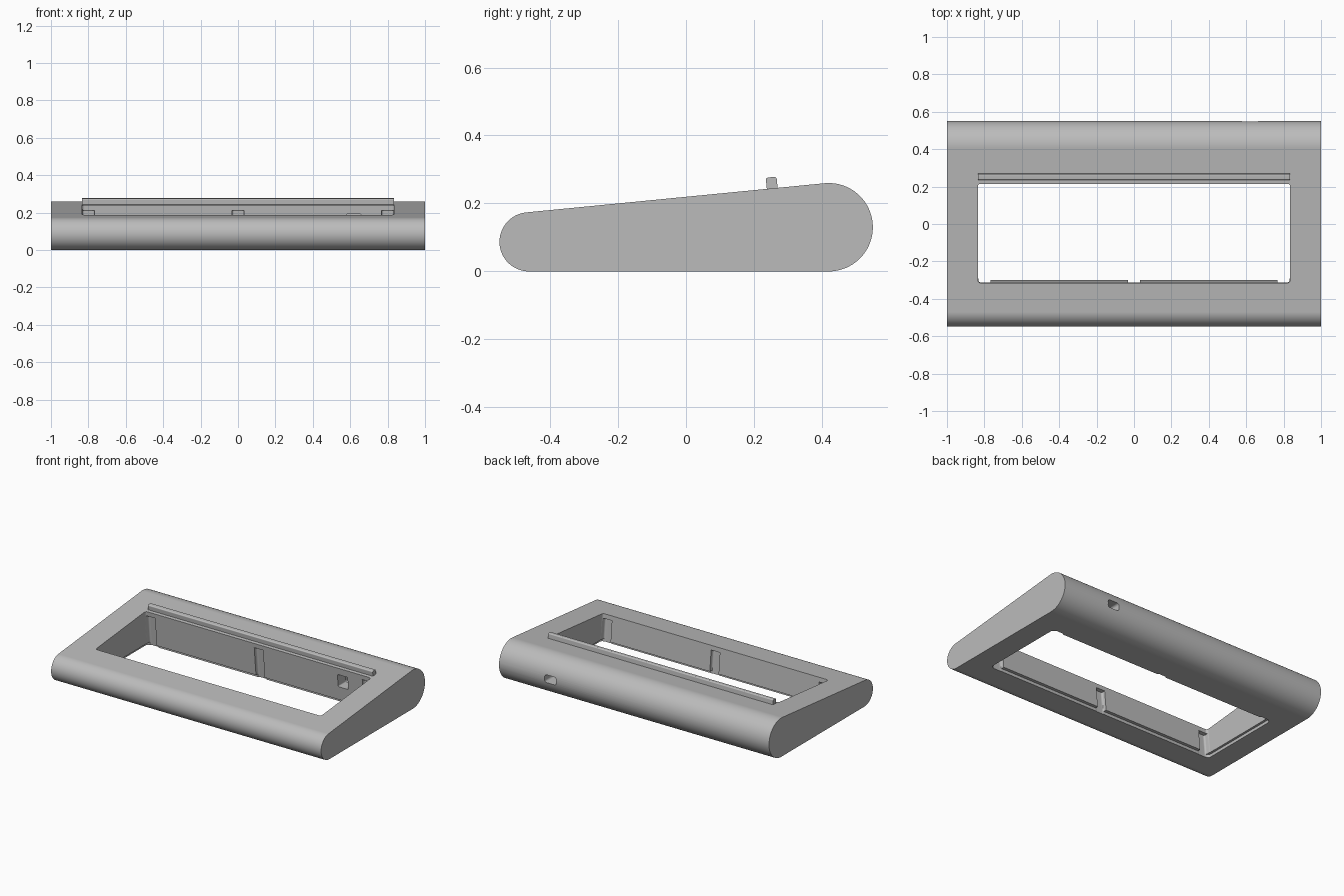
import bpy, bmesh, math
from mathutils import Matrix, Vector

if "Cube" in bpy.data.objects:
    bpy.data.objects.remove(bpy.data.objects["Cube"], do_unlink=True)

grey = bpy.data.materials.new("satin_grey")
grey.use_nodes = True
grey.diffuse_color = (0.5, 0.5, 0.5, 1)
grey.node_tree.nodes["Principled BSDF"].inputs["Base Color"].default_value = (0.5, 0.5, 0.5, 1)

# Rounded wedge: hull of a small front circle and a large rear circle
FRONT_Y, FRONT_R = -0.462, 0.087
REAR_Y, REAR_R = 0.42, 0.13
half = math.atan2(REAR_R - FRONT_R, REAR_Y - FRONT_Y)
SLOPE = 2 * half
TILT = Matrix.Rotation(SLOPE, 4, 'X')


def top_z(y):
    """Height of the sloping top face."""
    base = FRONT_R + FRONT_R * math.cos(SLOPE)
    return base + (y - FRONT_Y + FRONT_R * math.sin(SLOPE)) * math.tan(SLOPE)


def prism(name, points, depth, matrix=Matrix()):
    """Extrude a closed outline along z, centred, then place it."""
    bm = bmesh.new()
    face = bm.faces.new([bm.verts.new((a, b, -depth / 2)) for a, b in points])
    ext = bmesh.ops.extrude_face_region(bm, geom=[face])
    bmesh.ops.translate(bm, vec=(0, 0, depth),
                        verts=[v for v in ext["geom"] if isinstance(v, bmesh.types.BMVert)])
    bm.transform(matrix)
    bmesh.ops.recalc_face_normals(bm, faces=bm.faces)
    mesh = bpy.data.meshes.new(name)
    bm.to_mesh(mesh)
    bm.free()
    mesh.materials.append(grey)
    obj = bpy.data.objects.new(name, mesh)
    bpy.context.collection.objects.link(obj)
    return obj


def arc(cx, cy, r, start, end, steps):
    return [(cx + r * math.cos(start + (end - start) * i / steps),
             cy + r * math.sin(start + (end - start) * i / steps)) for i in range(steps + 1)]


def rounded_rect(w, h, r, steps=5):
    pts = []
    for k, (sx, sy) in enumerate([(1, 1), (-1, 1), (-1, -1), (1, -1)]):
        a = k * math.pi / 2
        pts += arc(sx * (w / 2 - r), sy * (h / 2 - r), r, a, a + math.pi / 2, steps)
    return pts


def cut(target, cutter):
    mod = target.modifiers.new("cut", 'BOOLEAN')
    mod.operation = 'DIFFERENCE'
    mod.solver = 'EXACT'
    mod.object = cutter
    bpy.context.view_layer.objects.active = target
    bpy.ops.object.modifier_apply(modifier=mod.name)
    bpy.data.objects.remove(cutter, do_unlink=True)


def finish(obj):
    bpy.ops.object.select_all(action='DESELECT')
    obj.select_set(True)
    bpy.context.view_layer.objects.active = obj
    bpy.ops.object.shade_smooth_by_angle(angle=math.radians(30))
    obj.modifiers.new("normals", 'WEIGHTED_NORMAL').keep_sharp = True


# Maps a (y, z) outline extruded along z onto an extrusion along x
ALONG_X = Matrix(((0, 0, 1, 0), (1, 0, 0, 0), (0, 1, 0, 0), (0, 0, 0, 1)))
# Maps an (x, z) outline onto an extrusion along y
ALONG_Y = Matrix.Rotation(math.pi / 2, 4, 'X')

# Main frame body
quarter = math.pi / 2
outline = arc(REAR_Y, REAR_R, REAR_R, -quarter, quarter + SLOPE, 40)
outline += arc(FRONT_Y, FRONT_R, FRONT_R, quarter + SLOPE, 3 * quarter, 32)
body = prism("wedge_frame", outline, 2, ALONG_X)

# Window opening, square to the sloping top
Y0, Y1 = -0.315, 0.215
mid = (Y0 + Y1) / 2
place = Matrix.Translation((0, mid, top_z(mid))) @ TILT
length = (Y1 - Y0) / math.cos(SLOPE)
cut(body, prism("opening_cutter", rounded_rect(1.67, length, 0.015), 0.8, place))

# Shallow rebate around the underside of the opening
cut(body, prism("rebate_cutter", rounded_rect(1.70, 0.575, 0.02), 0.04,
                Matrix.Translation((0, mid + 0.018, 0))))

# Fastener notches in the front and rear inner walls
for x in (-0.8, 0, 0.8):
    for side in (-1, 1):
        spot = place @ Matrix.Translation((x, side * length / 2, -0.14))
        cut(body, prism("notch_cutter", rounded_rect(0.065, 0.05, 0.012), 0.22, spot))

# Cable port through the rear wall: wide inner pocket, smaller outer slot
cut(body, prism("pocket_cutter", rounded_rect(0.075, 0.085, 0.008), 0.2,
                Matrix.Translation((0.62, 0.26, 0.153)) @ ALONG_Y))
cut(body, prism("slot_cutter", rounded_rect(0.085, 0.052, 0.015), 0.3,
                Matrix.Translation((0.62, 0.46, 0.13)) @ ALONG_Y))

# Round recess in each end
for side in (-1, 1):
    disc = arc(REAR_Y, REAR_R, 0.097, 0, 2 * math.pi, 64)[:-1]
    cut(body, prism("recess_cutter", disc, 0.06, Matrix.Translation((side, 0, 0)) @ ALONG_X))
finish(body)

# Raised stop rail behind the opening
rail_y = 0.254
rail = prism("stop_rail", rounded_rect(0.032, 0.07, 0.007), 1.666,
             Matrix.Translation((0, rail_y, top_z(rail_y) - 0.002)) @ TILT @ ALONG_X)
finish(rail)
